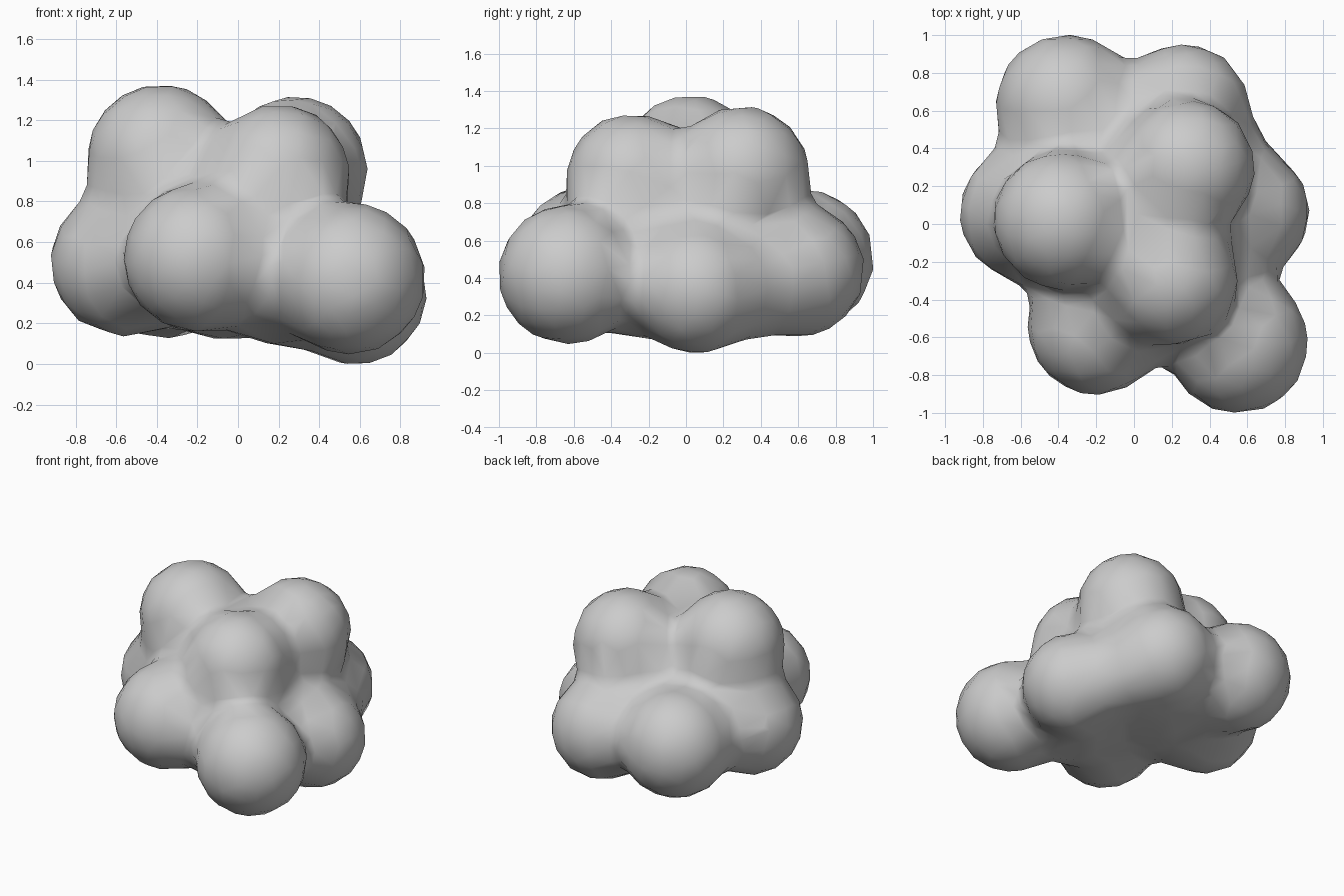
import bpy, bmesh
from mathutils import Vector, Matrix

if "Cube" in bpy.data.objects:
    bpy.data.objects.remove(bpy.data.objects["Cube"])

# Puffs of the cloud: centre and radius
PUFFS = [(Vector(c), r) for c, r in [
    ((0.55, -0.63, 0.42), 0.37),   # front right
    ((-0.20, -0.54, 0.52), 0.36),  # front left
    ((0.58, 0.06, 0.345), 0.345),  # right
    ((-0.56, 0.06, 0.50), 0.36),   # left
    ((-0.36, 0.63, 0.50), 0.37),   # back left
    ((0.26, 0.60, 0.44), 0.35),    # back right
    ((-0.38, 0.02, 1.015), 0.36),  # top left
    ((0.28, 0.30, 0.96), 0.355),   # top back right
    ((0.20, -0.29, 0.93), 0.345),  # top front right
    ((0.0, 0.0, 0.85), 0.18),      # upper filling
    ((0.42, 0.33, 0.36), 0.24),    # filling of the right flank
    ((0.32, -0.15, 0.40), 0.29),   # underside fillings
    ((0.20, -0.36, 0.43), 0.29),
    ((-0.05, 0.28, 0.44), 0.29),
]]
CORE, CORE_R = Vector((0.0, 0.02, 0.55)), Vector((0.55, 0.60, 0.38))
BLEND = 0.19


def distance(p):
    """Distance to all puffs and the flat core, softly blended."""
    q = p - CORE
    a = Vector(q[i] / CORE_R[i] for i in range(3))
    b = Vector(a[i] / CORE_R[i] for i in range(3))
    d = a.length * (a.length - 1) / max(b.length, 1e-6)
    for c, r in PUFFS:
        e = (p - c).length - r
        h = max(BLEND - abs(d - e), 0) / BLEND
        d = min(d, e) - h * h * BLEND / 4
    return d


def gradient(p, d):
    s = 0.002
    return Vector((distance(p + Vector(v)) - d) / s
                  for v in ((s, 0, 0), (0, s, 0), (0, 0, s)))


# Rough union of spheres
bm = bmesh.new()
for c, r in PUFFS:
    bmesh.ops.create_icosphere(bm, subdivisions=3, radius=r,
                               matrix=Matrix.Translation(c))
bmesh.ops.create_icosphere(bm, subdivisions=3, radius=1,
                           matrix=Matrix.Translation(CORE) @ Matrix.Diagonal((*CORE_R, 1)))
mesh = bpy.data.meshes.new("cloud")
bm.to_mesh(mesh)
bm.free()
cloud = bpy.data.objects.new("cloud", mesh)
bpy.context.collection.objects.link(cloud)
bpy.context.view_layer.objects.active = cloud
cloud.select_set(True)

# One skin, evened out
remesh = cloud.modifiers.new("skin", 'REMESH')
remesh.mode = 'VOXEL'
remesh.voxel_size = 0.05
soften = cloud.modifiers.new("soften", 'SMOOTH')
soften.iterations = 6
for name in ("skin", "soften"):
    bpy.ops.object.modifier_apply(modifier=name)

# Pull the skin onto the blended puffs
for v in cloud.data.vertices:
    p = v.co.copy()
    for _ in range(5):
        d = distance(p)
        g = gradient(p, d)
        p -= g * (d / max(g.length_squared, 0.2))
    v.co = p

# Reduce to the lighter faceted outline, shaded smooth
thin = cloud.modifiers.new("thin", 'DECIMATE')
thin.ratio = 0.1
bpy.ops.object.modifier_apply(modifier="thin")
bpy.ops.object.shade_smooth()
